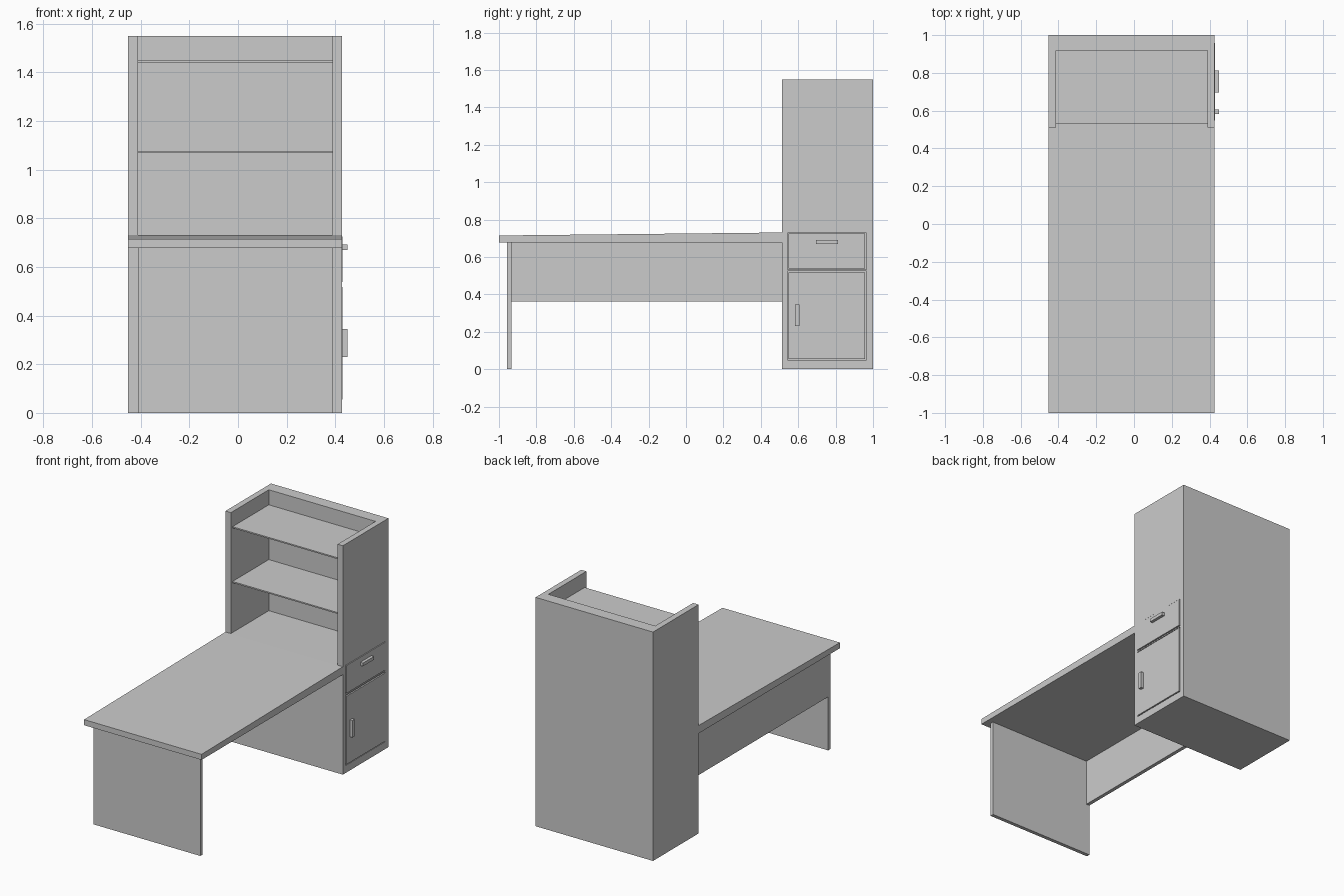
import bpy, bmesh

if "Cube" in bpy.data.objects:
    bpy.data.objects.remove(bpy.data.objects["Cube"])


def box(name, x, y, z):
    """Axis-aligned box given (min, max) ranges."""
    bm = bmesh.new()
    bmesh.ops.create_cube(bm, size=1)
    for v in bm.verts:
        v.co = [r[0] if c < 0 else r[1] for c, r in zip(v.co, (x, y, z))]
    me = bpy.data.meshes.new(name)
    bm.to_mesh(me)
    bm.free()
    ob = bpy.data.objects.new(name, me)
    bpy.context.collection.objects.link(ob)
    return ob


L, R = -0.453, 0.427          # outer sides
IL, IR = -0.412, 0.388        # inner sides
FRONT, BACK = 0.512, 0.99     # cabinet depth

# Lower cabinet and thin back panel
cabinet = box("lower_cabinet", (L, R), (FRONT, BACK), (0, 0.731))
box("back_panel", (L, R), (BACK, 1.0), (0, 1.55))

# Hutch: side panels with front trim, thick back, thin shelves
for side, x in (("left", (L, IL)), ("right", (IR, R))):
    box(f"{side}_hutch_side", x, (FRONT + 0.01, BACK), (0.731, 1.55))
    box(f"{side}_hutch_trim", x, (FRONT, FRONT + 0.01), (0.731, 1.55))
box("hutch_back", (IL, IR), (0.918, BACK), (0.731, 1.55))
for name, z in (("middle_shelf", 1.068), ("top_shelf", 1.439)):
    box(name, (IL, IR), (0.53, 0.918), (z, z + 0.009))

# Desktop, its top rising slightly towards the cabinet
desk = box("desktop", (L, R), (-1.0, FRONT), (0.677, 0.715))
for v in desk.data.vertices:
    if v.co.y > 0 and v.co.z > 0.7:
        v.co.z = 0.731

# End leg and side modesty panel
box("end_leg", (IL, IR), (-0.957, -0.932), (0, 0.677))
box("modesty_panel", (IL, IL + 0.025), (-0.932, FRONT), (0.362, 0.677))

# Drawer and door sit in shallow openings with a narrow gap
gap = 0.006
for name, z in (("drawer_front", (0.538, 0.726)), ("door", (0.056, 0.518))):
    y = (0.548, 0.958)
    cut = box(f"{name}_cutter", (R - 0.02, R + 0.05),
              (y[0] - gap, y[1] + gap), (z[0] - gap, min(z[1] + gap, 0.729)))
    cut.hide_render = True
    cut.hide_viewport = True
    mod = cabinet.modifiers.new(name, 'BOOLEAN')
    mod.object = cut
    mod.solver = 'EXACT'
    box(name, (R - 0.02, R + 0.003), y, z)

# Handles
box("drawer_handle", (R + 0.003, 0.45), (0.695, 0.813), (0.67, 0.692))
box("door_handle", (R + 0.003, 0.45), (0.583, 0.606), (0.23, 0.345))
